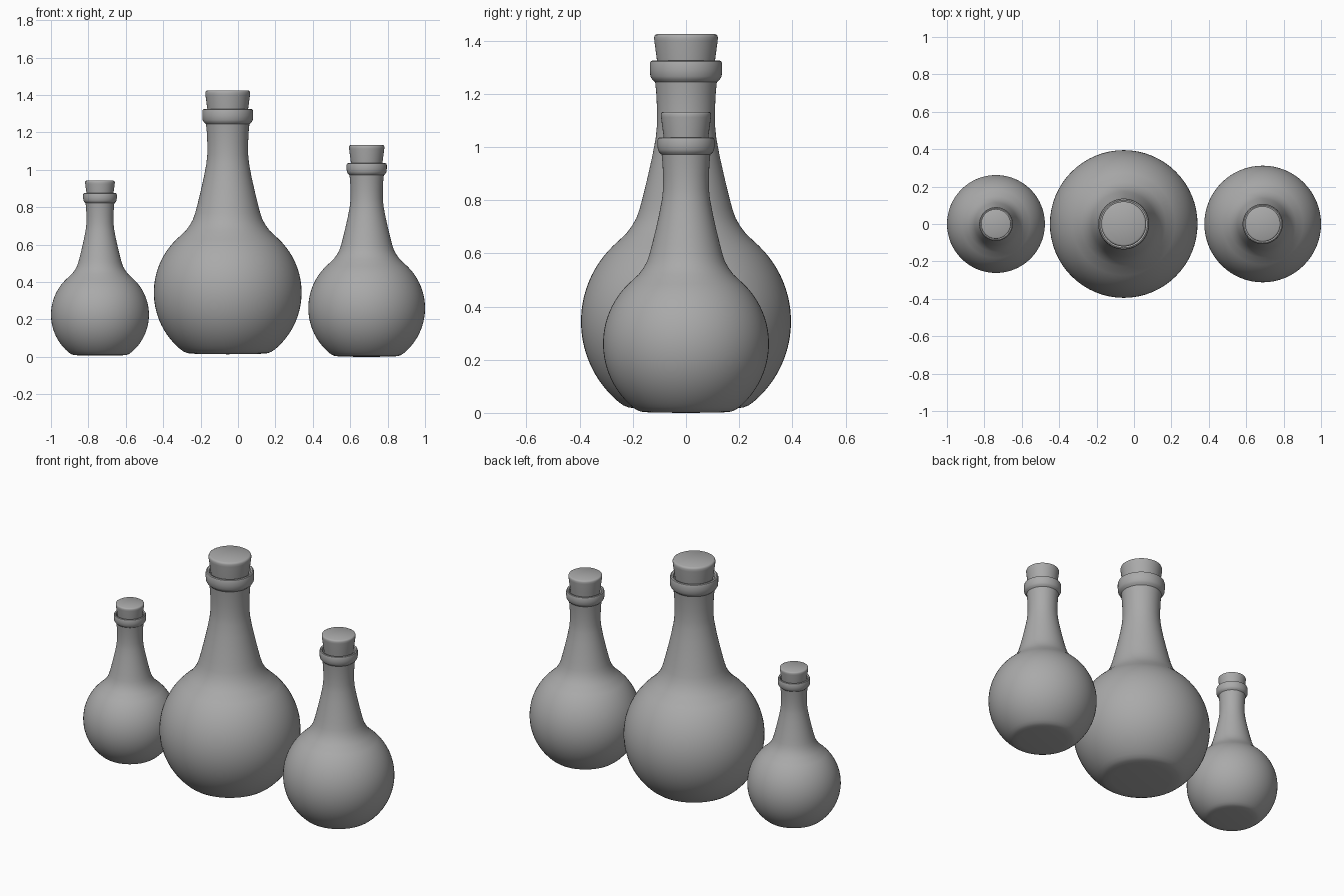
import bpy, bmesh, math
from mathutils import Vector

cube = bpy.data.objects.get("Cube")
if cube:
    bpy.data.objects.remove(cube, do_unlink=True)

grey = bpy.data.materials.new("plain grey")
grey.use_nodes = True
colour = (0.4, 0.4, 0.4, 1)
grey.diffuse_color = colour
grey.node_tree.nodes["Principled BSDF"].inputs["Base Color"].default_value = colour


def lathe(name, profile, scale, place):
    """Spin a radius/height profile around the z axis."""
    bm = bmesh.new()
    verts = [bm.verts.new((r, 0, z)) for r, z in profile]
    edges = [bm.edges.new(pair) for pair in zip(verts, verts[1:])]
    bmesh.ops.spin(bm, geom=verts + edges, cent=(0, 0, 0), axis=(0, 0, 1),
                   angle=math.tau, steps=64)
    bmesh.ops.remove_doubles(bm, verts=bm.verts, dist=0.0001)
    bmesh.ops.recalc_face_normals(bm, faces=bm.faces)
    bmesh.ops.scale(bm, vec=Vector((scale,) * 3), verts=bm.verts)
    mesh = bpy.data.meshes.new(name)
    bm.to_mesh(mesh)
    bm.free()
    mesh.materials.append(grey)
    obj = bpy.data.objects.new(name, mesh)
    obj.location = place
    bpy.context.collection.objects.link(obj)
    bpy.ops.object.select_all(action='DESELECT')
    obj.select_set(True)
    bpy.context.view_layer.objects.active = obj
    bpy.ops.object.shade_smooth_by_angle(angle=math.radians(40))


# Round flask body with a slightly domed base
BULB_R, BULB_Z = 0.395, 0.34
base = [(0, 0.01), (0.17, 0.012), (0.215, 0.016), (0.235, 0.024)]
angles = [math.radians(-50 + 4 * i) for i in range(25)]
bulb = [(BULB_R * math.cos(a), BULB_Z + BULB_R * math.sin(a)) for a in angles]

# Shoulder, tapering neck, rolled lip and open mouth
neck = [(0.225, 0.67), (0.203, 0.70), (0.186, 0.73), (0.174, 0.765),
        (0.162, 0.81), (0.145, 0.88), (0.127, 0.96), (0.114, 1.03),
        (0.109, 1.08), (0.109, 1.14), (0.112, 1.20), (0.116, 1.24)]
lip = [(0.127, 1.25), (0.134, 1.262), (0.136, 1.285), (0.136, 1.308),
       (0.133, 1.318), (0.127, 1.321), (0.117, 1.318), (0.112, 1.305),
       (0.100, 1.25), (0.092, 1.18), (0, 1.18)]

# Tapered stopper
cork = [(0, 1.20), (0.094, 1.20), (0.109, 1.32), (0.119, 1.395),
        (0.120, 1.409), (0.117, 1.417), (0.110, 1.421), (0, 1.421)]

# size name, x, scale, height offset, extra cork height
flasks = [("large", -0.055, 1.0, 0.004, 0.0),
          ("medium", 0.688, 0.79, -0.008, 0.018),
          ("small", -0.738, 0.663, 0.0, 0.0)]
for size, x, scale, z, lift in flasks:
    lathe(size + "_bottle", base + bulb + neck + lip, scale, (x, 0, z))
    lathe(size + "_cork", cork, scale, (x, 0, z + lift))
